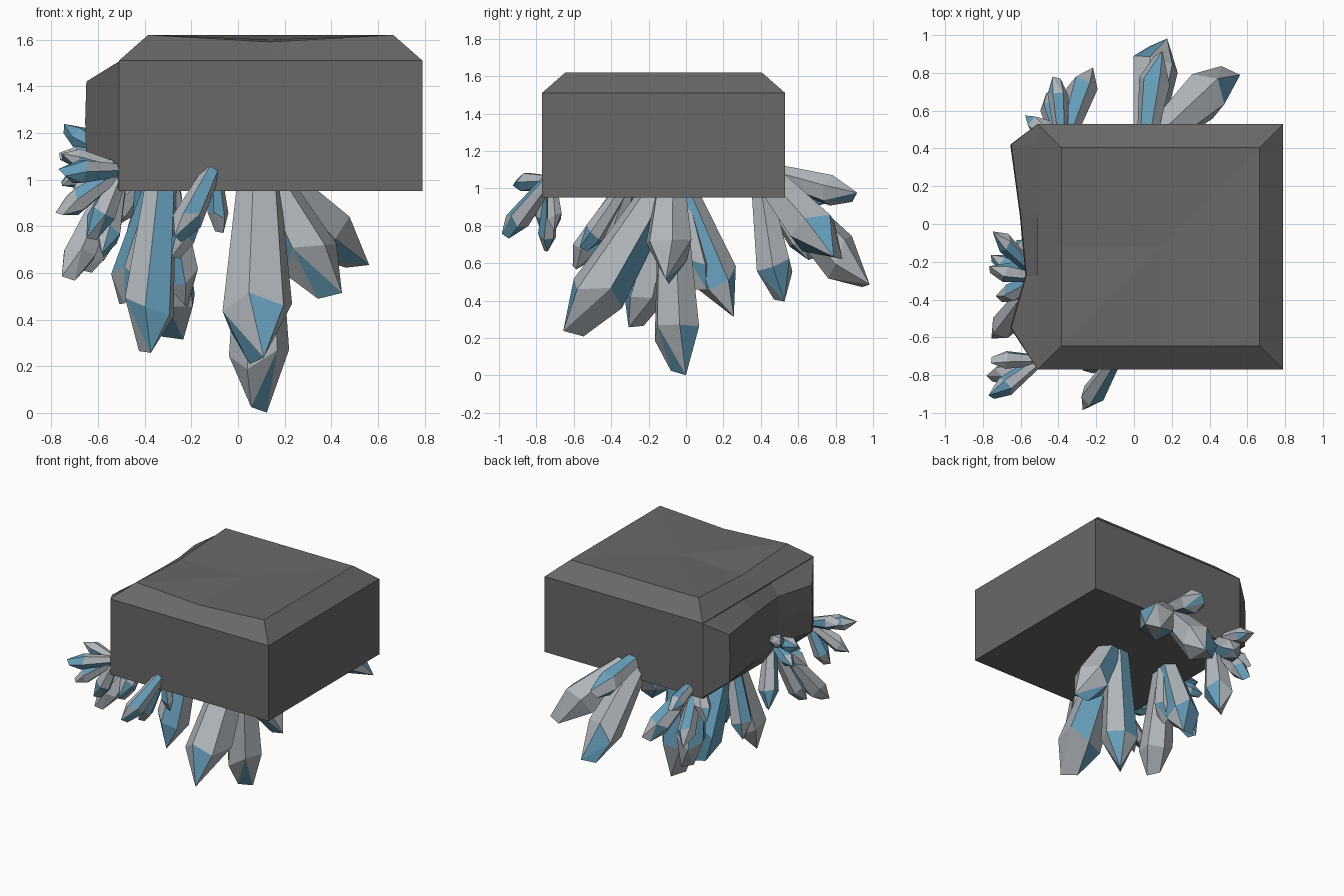
import bpy, bmesh, math, random
from mathutils import Vector

random.seed(4)
scene_cube = bpy.data.objects.get("Cube")
if scene_cube:
    bpy.data.objects.remove(scene_cube, do_unlink=True)


def make_material(name, colour):
    mat = bpy.data.materials.new(name)
    mat.use_nodes = True
    mat.diffuse_color = (*colour, 1)
    shader = next(n for n in mat.node_tree.nodes if n.type == 'BSDF_PRINCIPLED')
    shader.inputs["Base Color"].default_value = (*colour, 1)
    shader.inputs["Roughness"].default_value = 0.8
    return mat


stone = make_material("dark stone", (0.14, 0.14, 0.14))
pale = make_material("pale grey crystal", (0.44, 0.47, 0.5))
blue = make_material("blue crystal", (0.13, 0.34, 0.49))


def finish(name, bm, materials):
    bmesh.ops.recalc_face_normals(bm, faces=bm.faces[:])
    mesh = bpy.data.meshes.new(name)
    bm.to_mesh(mesh)
    bm.free()
    for mat in materials:
        mesh.materials.append(mat)
    obj = bpy.data.objects.new(name, mesh)
    bpy.context.collection.objects.link(obj)
    return obj


def bridge(bm, lower, upper, closed=True):
    count = len(lower)
    for i in range(count if closed else count - 1):
        j = (i + 1) % count
        bm.faces.new((lower[i], lower[j], upper[j], upper[i]))


# Stone block: square rings with a chamfered top that sags on two edges
def square_ring(bm, centre, half, z, sag=0):
    front_left = [(-1, -1), (0, -1), (1, -1), (1, 0), (1, 1), (0, 1), (-1, 1), (-1, 0)]
    return [bm.verts.new((centre[0] + half * u, centre[1] + half * v,
                          z - (sag if (u, v) in ((0, -1), (-1, 0)) else 0)))
            for u, v in front_left]


bm = bmesh.new()
centre = (0.14, -0.12)
bottom = square_ring(bm, centre, 0.65, 0.95)
shoulder = square_ring(bm, centre, 0.65, 1.51)
top = square_ring(bm, centre, 0.525, 1.62, 0.03)
bridge(bm, bottom, shoulder)
bridge(bm, shoulder, top)
bm.faces.new(bottom)
middle = bm.verts.new((*centre, 1.6))
for i in range(len(top)):
    bm.faces.new((top[i], top[(i + 1) % len(top)], middle))
finish("stone_block", bm, [stone])

# Broken bulge on the -x side, lofted front to back
bm = bmesh.new()
previous = None
for y, x in ((-0.77, -0.51), (-0.55, -0.65), (-0.27, -0.57), (0.05, -0.60), (0.42, -0.65), (0.53, -0.51)):
    end = x == -0.51
    section = [(-0.505, 0.952), (x, 0.96 if end else 1.07), (x - (0 if end else 0.005), 1.25),
               (x, 1.505 if end else 1.42), (-0.505, 1.509)]
    ring = [bm.verts.new((px, y, pz)) for px, pz in section]
    if previous:
        bridge(bm, previous, ring)
    else:
        bm.faces.new(ring)
    previous = ring
bm.faces.new(previous)
finish("stone_bulge", bm, [stone])


# Crystal: narrow root, wide uneven shoulder, chisel tip
def crystal(name, root, tip, radius):
    root, tip = Vector(root), Vector(tip)
    axis = tip - root
    length = axis.length
    turn = axis.to_track_quat('Z', 'Y')
    spin = random.uniform(0, math.pi)
    bm = bmesh.new()

    def point(angle, r, along):
        local = Vector((r * math.cos(angle + spin), r * math.sin(angle + spin), along))
        bm.verts.new(root + turn @ local)

    for i in range(6):
        angle = i * math.tau / 6
        point(angle, radius * 0.55, 0)
        point(angle, radius, length - radius * random.uniform(1.4, 2.2))
    point(0.3, radius * 0.4, length)
    point(0.3 + math.pi, radius * 0.4, length - radius * 0.2)
    hull = bmesh.ops.convex_hull(bm, input=bm.verts[:])
    loose = [v for v in hull["geom_interior"] if isinstance(v, bmesh.types.BMVert)]
    bmesh.ops.delete(bm, geom=loose, context='VERTS')
    bmesh.ops.dissolve_limit(bm, angle_limit=math.radians(5),
                             verts=bm.verts[:], edges=bm.edges[:])
    for face in bm.faces:
        face.material_index = int(random.random() < 0.33)
    finish(name, bm, [pale, blue])


def cluster(name, root, tips):
    for number, (x, y, z, radius) in enumerate(tips, 1):
        crystal(f"{name}_crystal_{number}", root, (x, y, z), radius)


# Large crystals hanging below the block
cluster("underside", (0.09, -0.08, 1.08), (
    (0.08, -0.61, 0.21, 0.155),
    (0.09, -0.04, 0.0, 0.13),
    (0.4, -0.1, 0.49, 0.13)))
cluster("underside_left", (-0.32, -0.05, 1.08), (
    (-0.4, -0.27, 0.25, 0.115),
    (-0.28, 0.25, 0.31, 0.115),
    (-0.5, 0.03, 0.46, 0.08),
    (-0.22, 0.08, 0.45, 0.08)))

# Crystals growing out of the back
cluster("back", (0.06, 0.4, 1.1), (
    (0.52, 0.82, 0.62, 0.135),
    (0.13, 0.97, 0.47, 0.125),
    (0.13, 0.91, 0.95, 0.085)))
cluster("back_corner", (-0.38, 0.4, 1.02), (
    (-0.36, 0.5, 0.39, 0.105),
    (-0.41, 0.78, 0.93, 0.055),
    (-0.24, 0.82, 0.68, 0.08),
    (-0.56, 0.57, 0.8, 0.06),
    (-0.45, 0.68, 0.62, 0.065)))

# Small crystals along the -x side
cluster("side", (-0.5, -0.28, 1.08), (
    (-0.75, -0.04, 1.22, 0.05),
    (-0.77, -0.24, 1.1, 0.055),
    (-0.76, -0.18, 0.98, 0.05),
    (-0.72, -0.4, 0.9, 0.055),
    (-0.73, -0.6, 0.57, 0.075),
    (-0.65, -0.45, 0.6, 0.065),
    (-0.58, -0.55, 0.67, 0.06),
    (-0.6, -0.1, 0.65, 0.07)))
cluster("front_corner", (-0.5, -0.72, 1.04), (
    (-0.76, -0.92, 1.03, 0.055),
    (-0.77, -0.82, 0.85, 0.055),
    (-0.76, -0.72, 1.1, 0.05),
    (-0.63, -0.76, 0.74, 0.06)))

# Thin crystals at the front face
cluster("front", (-0.1, -0.72, 1.06), (
    (-0.26, -0.97, 0.74, 0.065),
    (-0.27, -0.75, 0.66, 0.05),
    (-0.08, -0.7, 0.77, 0.045)))
